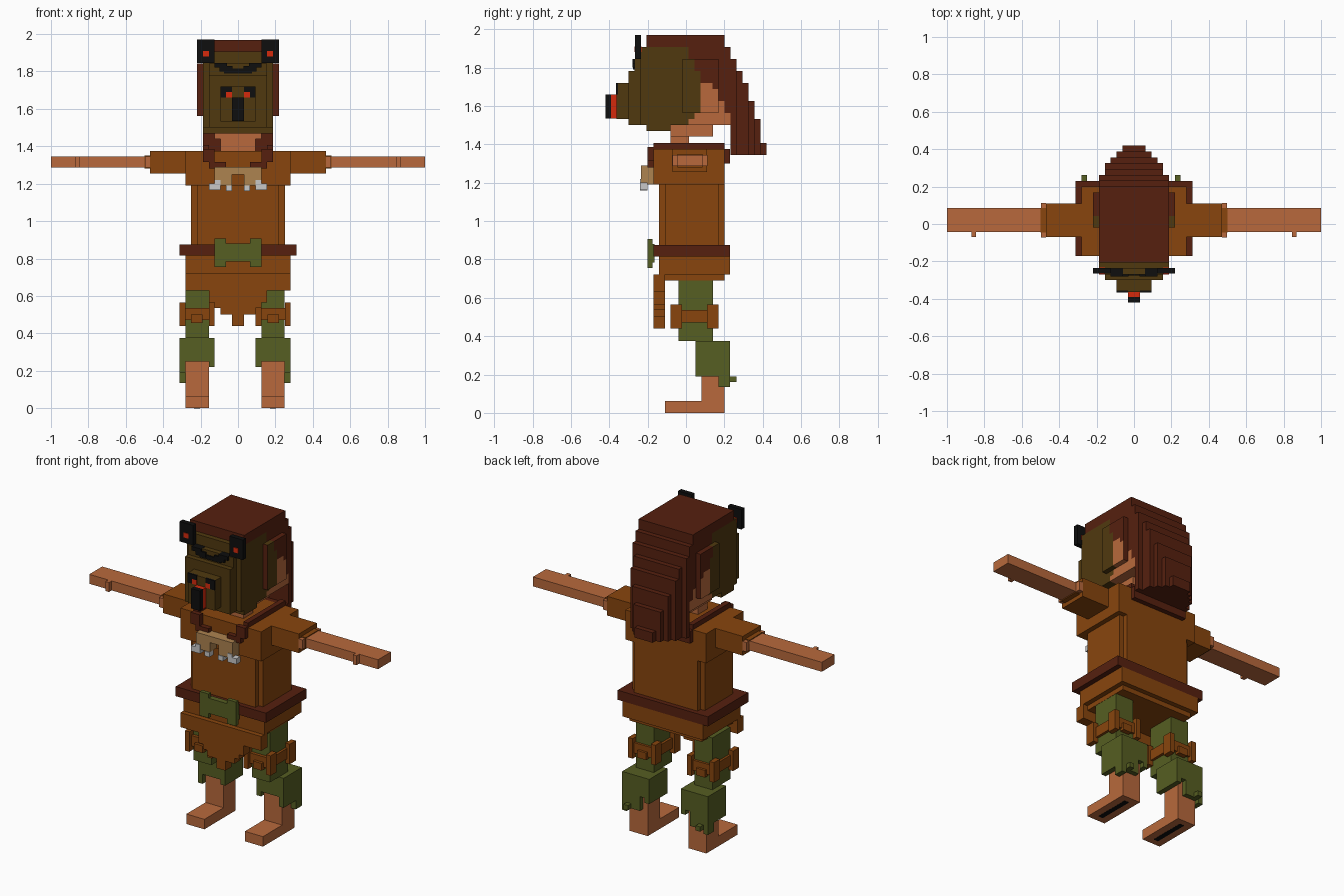
import bpy, bmesh
from mathutils import Vector

U = 0.03125  # voxel size


def srgb(h):
    out = []
    for i in (0, 2, 4):
        c = int(h[i:i + 2], 16) / 255
        out.append(c / 12.92 if c < 0.04045 else ((c + 0.055) / 1.055) ** 2.4)
    return (*out, 1)


MAT = {}
for name, h in dict(cloth="88450D", skin="B8693C", hair="56200F", mask="50390F",
                    green="565E22", black="0E0E0E", red="D62A0C", bone="AE8350",
                    white="C8C8C8").items():
    MAT[name] = bpy.data.materials.new(name)
    MAT[name].diffuse_color = srgb(h)


def finish(name, bm, mats):
    me = bpy.data.meshes.new(name)
    bm.to_mesh(me)
    bm.free()
    for m in mats:
        me.materials.append(MAT[m])
    ob = bpy.data.objects.new(name, me)
    bpy.context.collection.objects.link(ob)


def boxes(name, mat, parts, mirror=None):
    """Boxes (x0,x1,y0,y1,z0,z1); mirror = x of an optional mirror plane."""
    bm = bmesh.new()
    if mirror is not None:
        parts = parts + [(2 * mirror - b[1], 2 * mirror - b[0], *b[2:]) for b in parts]
    for x0, x1, y0, y1, z0, z1 in parts:
        vs = bmesh.ops.create_cube(bm, size=1)['verts']
        for v in vs:
            v.co = Vector((x1 if v.co.x > 0 else x0, y1 if v.co.y > 0 else y0,
                           z1 if v.co.z > 0 else z0))
    finish(name, bm, [mat])


# ---- head: voxel shell coloured by region ----
def half_width(j, k):
    if j >= 10:
        return 14 - j if j < 12 else 2
    if j >= 8:
        return 5
    if -1 <= j <= 4 and 50 <= k <= 58:
        return 7
    if j >= -8:
        return 6
    return 5 if j >= -10 else 3


def span(k):
    back = next(b for lim, b in ((61, 6), (59, 7), (57, 8), (55, 9), (52, 10),
                                 (49, 11), (45, 12), (0, 13)) if k >= lim)
    front = next(f for lim, f in ((61, -7), (59, -8), (57, -9), (55, -10), (49, -12),
                                  (48, -10), (0, 7)) if k >= lim)
    return front, back


def filled(i, j, k):
    if not 43 <= k <= 62:
        return False
    front, back = span(k)
    w = half_width(j, k)
    inside = front <= j < back and -w <= i < w
    return inside or (k == 47 and -7 <= j < -3 and -6 <= i < 6)


def region(c, n):
    y, z = c.y, c.z
    if n.y < 0 and abs(c.x) > 0.19:
        return 0
    if z < 1.906 and y < min(0.08, 0.08 - 0.5 * (z - 1.73), 0.08 - 0.85 * (1.6 - z)):
        return 1
    if z < 1.72 and y < 0.14 + 0.5 * (1.72 - z) and y < 0.232 and n.y < 0.5:
        return 2
    return 0


bm = bmesh.new()
axes = [Vector(a) for a in ((1, 0, 0), (0, 1, 0), (0, 0, 1))]
for i in range(-7, 7):
    for j in range(-12, 13):
        for k in range(43, 63):
            if not filled(i, j, k):
                continue
            c = Vector(((i + .5) * U, (j + .5) * U + 0.0125, (k + .5) * U))
            for a in range(3):
                for s in (1, -1):
                    n = axes[a] * s
                    if filled(i + int(n.x), j + int(n.y), k + int(n.z)):
                        continue
                    p, q = axes[(a + 1) % 3] * U / 2, axes[(a + 2) % 3] * U / 2 * s
                    m = c + n * U / 2
                    f = bm.faces.new([bm.verts.new(m + d) for d in (-p - q, p - q, p + q, q - p)])
                    f.material_index = region(c, n)
bmesh.ops.remove_doubles(bm, verts=bm.verts, dist=1e-4)
finish("head", bm, ["hair", "mask", "skin"])

# jaw and neck
boxes("jaw", "skin", [(-.125, .125, -.08, .14, 1.44, 1.5), (-.094, .094, -.08, .015, 1.375, 1.45)])

# mask details
boxes("mask_lenses", "black", [(.125, .2188, -.265, -.235, 1.845, 1.97)], 0)
boxes("lens_centres", "red", [(.156, .188, -.269, -.232, 1.88, 1.91)], 0)
boxes("brow", "black", [(.03, .1, -.28, -.235, 1.8, 1.83), (.06, .125, -.28, -.235, 1.82, 1.845),
                        (0, .075, -.276, -.235, 1.79, 1.815)], 0)
boxes("mask_eyes", "black", [(.031, .094, -.366, -.355, 1.69, 1.72),
                             (.063, .094, -.366, -.355, 1.66, 1.69)], 0)
boxes("eye_pupils", "red", [(.031, .063, -.366, -.355, 1.66, 1.69)], 0)
boxes("snout_ring", "red", [(-.031, .031, -.39, -.36, 1.535, 1.66)])
boxes("snout_tip", "black", [(-.031, .031, -.42, -.39, 1.535, 1.66)])

# ---- torso ----
boxes("shirt", "cloth", [
    (-.28, .28, -.17, .2, 1.19, 1.375),
    (-.22, .22, -.14, .2, .875, 1.19),
    (-.25, .25, -.11, .17, .875, 1.19)])
boxes("sleeves", "cloth", [(.28, .47, -.07, .11, 1.255, 1.375),
                           (.47, .5, -.045, .085, 1.28, 1.35)], 0)
boxes("arms", "skin", [(.49, 1, -.043, .085, 1.286, 1.345),
                       (.47, .497, -.072, .112, 1.286, 1.345),
                       (.845, .87, -.07, -.04, 1.286, 1.345)], 0)
boxes("collar", "hair", [
    (.156, .188, -.17, .2, 1.375, 1.406),
    (.125, .188, -.2, -.17, 1.315, 1.385),
    (.063, .156, -.2, -.17, 1.28, 1.315),
    (0, .188, .2, .23, 1.3, 1.375)], 0)

# chest ornament
boxes("jaw_plate", "bone", [(.031, .125, -.235, -.17, 1.19, 1.29),
                            (0, .035, -.235, -.17, 1.25, 1.29)], 0)
boxes("teeth", "white", [(.094, .156, -.24, -.2, 1.165, 1.19), (.125, .156, -.24, -.2, 1.165, 1.2),
                         (.094, .125, -.24, -.2, 1.165, 1.22),
                         (.031, .063, -.24, -.2, 1.16, 1.19)], 0)

# belt, buckle and skirt
boxes("belt", "hair", [(-.3125, .3125, -.17, .23, .815, .875)])
boxes("buckle", "green", [(-.125, .125, -.2, -.165, .785, .88)])
boxes("buckle_corners", "green", [(.063, .125, -.2, -.175, .755, .785),
                                  (.063, .125, -.2, -.175, .88, .906)], 0)
boxes("skirt", "cloth", [(-.28, .28, -.14, .23, .72, .815), (-.25, .25, -.11, .2, .69, .72)])
boxes("front_flap", "cloth", [(-w, w, -.17, -.11, z0, z1) for w, z0, z1 in (
    (.28, .63, .72), (.156, .565, .63), (.125, .535, .565), (.094, .5, .535), (.031, .44, .5))])

# ---- legs: left leg mirrored across the hip centre ----
HIP = -U / 2
boxes("thighs", "green", [(-.28, -.156, -.04, .14, .375, .7)], HIP)
boxes("knee_wraps", "cloth",
      [(-.295, -.14, -.06, .155, .47, .535)] +
      [(x, x + .031, y, y + .06, .44, .565) for x in (-.3125, -.156) for y in (-.08, .11)] +
      [(-.25, -.19, -.078, .17, .455, .5)], HIP)
boxes("calf_guards", "green", [
    (-.3125, -.125, .05, .23, .25, .375),
    (-.3125, -.281, .05, .23, .19, .25),
    (-.156, -.125, .05, .23, .22, .25),
    (-.281, -.19, .2, .23, .16, .25),
    (-.3125, -.281, .17, .23, .135, .19),
    (-.281, -.25, .23, .262, .16, .19)], HIP)
boxes("shins", "skin", [(-.281, -.156, .08, .2, 0.06, .26)], HIP)
boxes("feet", "skin", [(-.281, -.156, -.11, .2, 0, .0625)], HIP)
boxes("sole_strips", "black", [(-.235, -.203, -.07, .16, -.001, .003)], HIP)
